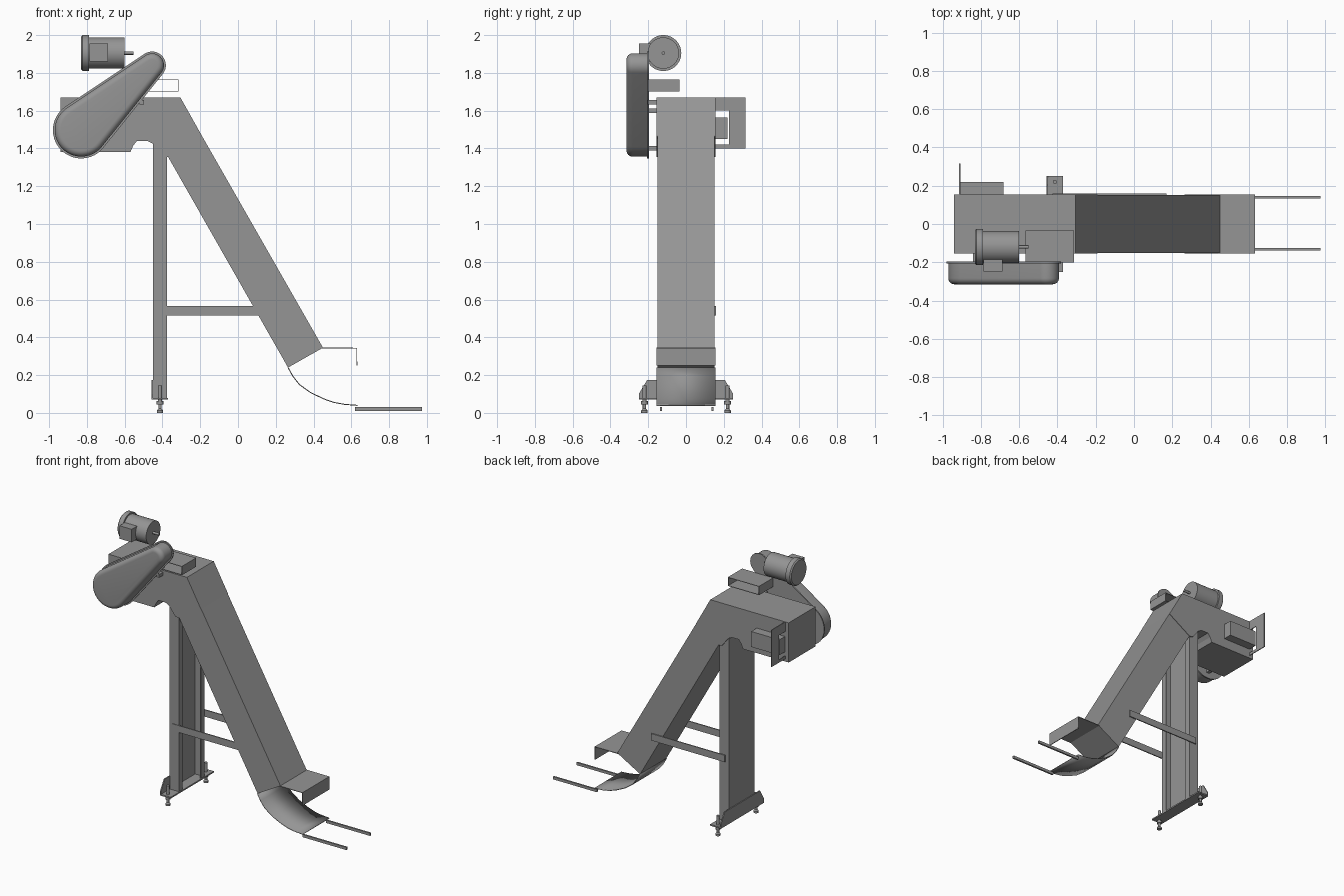
import bpy, bmesh, math

cube = bpy.data.objects.get("Cube")
if cube:
    bpy.data.objects.remove(cube, do_unlink=True)

GREY = (0.3, 0.3, 0.3, 1)
mat = bpy.data.materials.new("machine_grey")
mat.use_nodes = True
mat.diffuse_color = GREY
for node in mat.node_tree.nodes:
    if node.type == "BSDF_PRINCIPLED":
        node.inputs["Base Color"].default_value = GREY


def place(axis, p, t):
    """Map a 2D profile point and a depth to 3D for an extrusion axis."""
    a, b = p
    return {"x": (t, a, b), "y": (a, t, b), "z": (a, b, t)}[axis]


def finish(name, bm, smooth=False):
    bmesh.ops.recalc_face_normals(bm, faces=bm.faces)
    mesh = bpy.data.meshes.new(name)
    bm.to_mesh(mesh)
    bm.free()
    mesh.materials.append(mat)
    obj = bpy.data.objects.new(name, mesh)
    bpy.context.collection.objects.link(obj)
    if smooth:
        bpy.ops.object.select_all(action="DESELECT")
        obj.select_set(True)
        bpy.context.view_layer.objects.active = obj
        bpy.ops.object.shade_smooth_by_angle(angle=math.radians(35))
    return obj


def loft(name, axis, rings, smooth=False):
    """Skin a list of (outline, depth) rings and cap both ends."""
    bm = bmesh.new()
    loops = [[bm.verts.new(place(axis, p, t)) for p in outline] for outline, t in rings]
    n = len(loops[0])
    for a, b in zip(loops, loops[1:]):
        for i in range(n):
            j = (i + 1) % n
            bm.faces.new((a[i], a[j], b[j], b[i]))
    bm.faces.new(loops[0])
    bm.faces.new(loops[-1])
    return finish(name, bm, smooth)


def prism(name, axis, outline, t0, t1):
    return loft(name, axis, [(outline, t0), (outline, t1)])


def box(name, x0, x1, y0, y1, z0, z1):
    return prism(name, "z", [(x0, y0), (x1, y0), (x1, y1), (x0, y1)], z0, z1)


def circle(a, b, r, n=32):
    return [(a + r * math.cos(math.tau * i / n), b + r * math.sin(math.tau * i / n))
            for i in range(n)]


def turned(name, axis, a, b, steps, n=32):
    """Round part from (radius, depth) steps along an axis."""
    return loft(name, axis, [(circle(a, b, r, n), t) for r, t in steps], True)


def sheet(name, axis, path, t0, t1, thick=0.005, closed=False, smooth=False):
    """Bent sheet metal along a path."""
    bm = bmesh.new()
    rows = [[bm.verts.new(place(axis, p, t)) for t in (t0, t1)] for p in path]
    pairs = list(zip(rows, rows[1:]))
    if closed:
        pairs.append((rows[-1], rows[0]))
    for a, b in pairs:
        bm.faces.new((a[0], b[0], b[1], a[1]))
    obj = finish(name, bm, smooth)
    mod = obj.modifiers.new("thickness", "SOLIDIFY")
    mod.thickness = thick
    mod.offset = 0
    return obj


W = 0.155  # half width of the conveyor

# Discharge head and inclined casing
prism("conveyor_head", "y", [
    (-0.94, 1.38), (-0.57, 1.38), (-0.555, 1.415), (-0.535, 1.44), (-0.48, 1.44),
    (-0.45, 1.425), (-0.40, 1.36), (-0.37, 1.355), (-0.19, 1.465), (-0.305, 1.67),
    (-0.94, 1.67)], -W, W)
prism("inclined_casing", "y",
      [(-0.37, 1.355), (0.265, 0.24), (0.45, 0.345), (-0.19, 1.465)], -0.152, 0.152)

# Curved infeed sheet, upper tray and forks
curve = [(0.265, 0.24), (0.29, 0.195), (0.325, 0.15), (0.385, 0.107), (0.457, 0.073),
         (0.51, 0.055), (0.565, 0.045), (0.632, 0.04)]
sheet("infeed_chute", "y", curve, -W, W, smooth=True)
sheet("feed_tray", "y", [(0.44, 0.343), (0.629, 0.343), (0.629, 0.25)], -W, W)
for name, y in (("right_fork", -0.132), ("left_fork", 0.14)):
    box(name, 0.62, 0.975, y - 0.006, y + 0.006, 0.01, 0.03)

# Channel-shaped support column, open toward the incline
sheet("support_column", "z", [
    (-0.378, -0.105), (-0.378, -0.145), (-0.449, -0.145),
    (-0.449, 0.145), (-0.378, 0.145), (-0.378, 0.105)], 0.07, 1.44, 0.006)

# Foot bracket with levelling feet
prism("foot_plate", "x", [(-0.25, 0.07), (0.25, 0.07), (0.25, 0.1), (0.205, 0.175),
                          (-0.205, 0.175), (-0.25, 0.1)], -0.457, -0.449)
box("foot_flange", -0.457, -0.37, -0.25, 0.25, 0.07, 0.08)
for side, y in (("right", -0.22), ("left", 0.22)):
    turned(side + "_levelling_foot", "z", -0.413, y, [
        (0.017, 0), (0.017, 0.012), (0.009, 0.022), (0.009, 0.045), (0.018, 0.045),
        (0.018, 0.062), (0.011, 0.062), (0.011, 0.145)], 16)

# Braces between column and casing
box("right_brace", -0.425, 0.15, -0.151, -0.143, 0.515, 0.565)
box("left_brace", -0.425, 0.17, 0.152, 0.16, 0.515, 0.565)

# Tapered belt guard: hull of two circles, rounded outer edge, rim at the back
BIG, SMALL = (-0.83, 1.497), (-0.455, 1.84)
R_BIG, R_SMALL = 0.14, 0.063


def guard_outline(offset, n=24):
    dx, dz = SMALL[0] - BIG[0], SMALL[1] - BIG[1]
    theta = math.atan2(dz, dx)
    alpha = math.acos((R_BIG - R_SMALL) / math.hypot(dx, dz))
    pts = []
    for (cx, cz), r, start, end in (
            (BIG, R_BIG, theta + alpha, theta + math.tau - alpha),
            (SMALL, R_SMALL, theta - alpha, theta + alpha)):
        for i in range(n + 1):
            a = start + (end - start) * i / n
            pts.append((cx + (r + offset) * math.cos(a), cz + (r + offset) * math.sin(a)))
    return pts


rings = [(guard_outline(o), y) for o, y in ((0.01, -0.197), (0.01, -0.206), (0, -0.206))]
for i in range(7):
    a = math.pi / 2 * i / 6
    rings.append((guard_outline(0.032 * (math.cos(a) - 1)), -0.283 - 0.032 * math.sin(a)))
loft("belt_guard", "y", rings, True)

# Standoffs holding the guard
for i, (x, z) in enumerate(((-0.51, 1.645), (-0.7, 1.6), (-0.83, 1.4))):
    box("guard_standoff_%d" % (i + 1), x - 0.012, x + 0.012, -0.2, -W,
        z - 0.012, z + 0.012)

# Motor with fan cover, shaft and terminal box
MY, MZ = -0.12, 1.905
turned("motor_body", "x", MY, MZ, [(0.083, -0.79), (0.083, -0.602)], 48)
turned("motor_fan_cover", "x", MY, MZ,
       [(0.087, -0.83), (0.095, -0.822), (0.095, -0.788)], 48)
turned("motor_shaft", "x", MY, MZ, [(0.009, -0.61), (0.009, -0.552)], 16)
box("motor_terminal_box", -0.785, -0.687, -0.248, -0.17, 1.86, 1.955)

# Motor mount, a folded rectangular frame
sheet("motor_mount", "y", [(-0.565, 1.702), (-0.316, 1.702), (-0.316, 1.763),
                           (-0.565, 1.763)], -0.2, -0.035, closed=True)

# Control box and its notched mounting plate
box("control_box", -0.91, -0.682, W, 0.22, 1.45, 1.563)
prism("control_plate", "x", [
    (W, 1.40), (0.315, 1.40), (0.315, 1.67), (W, 1.67), (W, 1.60), (0.228, 1.60),
    (0.228, 1.42), (W, 1.42)], -0.913, -0.907)
